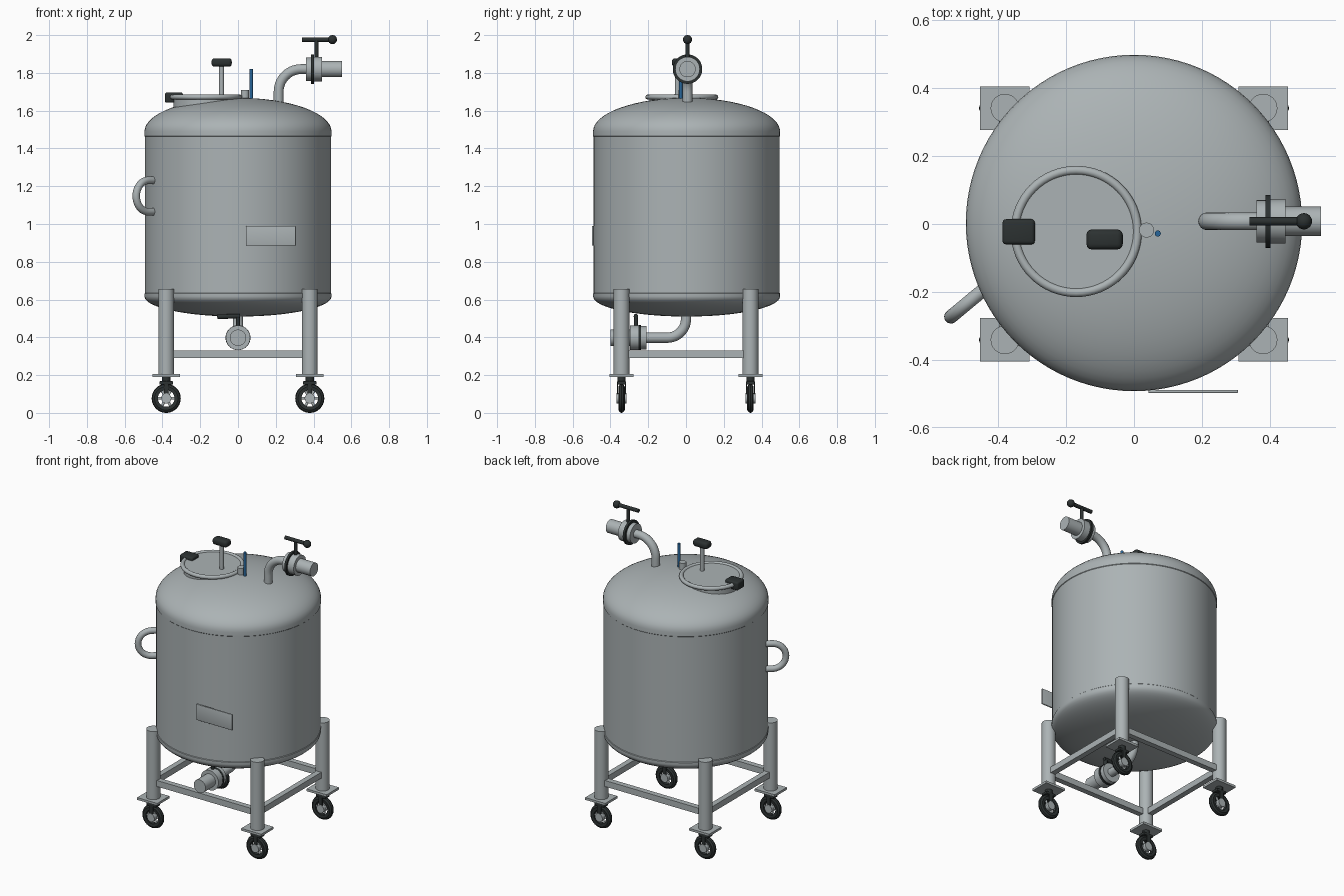
import bpy, math
from mathutils import Vector, Matrix

if "Cube" in bpy.data.objects:
    bpy.data.objects.remove(bpy.data.objects["Cube"])


def material(name, color):
    m = bpy.data.materials.new(name)
    m.diffuse_color = (*color, 1)
    m.use_nodes = True
    m.node_tree.nodes["Principled BSDF"].inputs["Base Color"].default_value = m.diffuse_color
    return m


STEEL = material("brushed steel", (0.41, 0.45, 0.46))
DARK = material("dark rubber", (0.025, 0.031, 0.031))
BLUE = material("blue plastic", (0.02, 0.13, 0.32))


def finish(obj, name, mat, angle=35):
    obj.name = name
    obj.data.materials.clear()
    obj.data.materials.append(mat)
    bpy.ops.object.select_all(action='DESELECT')
    obj.select_set(True)
    bpy.context.view_layer.objects.active = obj
    bpy.ops.object.shade_smooth_by_angle(angle=math.radians(angle))
    return obj


def rod(name, a, b, r, mat=STEEL, sides=32):
    """Cylinder between two points."""
    a, b = Vector(a), Vector(b)
    bpy.ops.mesh.primitive_cylinder_add(vertices=sides, radius=r, depth=(b - a).length,
                                        location=(a + b) / 2,
                                        rotation=(b - a).to_track_quat('Z', 'Y').to_euler())
    return finish(bpy.context.object, name, mat)


def box(name, lo, hi, mat=STEEL, bevel=0.0):
    """Box between two corners, optionally rounded."""
    lo, hi = Vector(lo), Vector(hi)
    bpy.ops.mesh.primitive_cube_add(size=1, location=(lo + hi) / 2)
    obj = bpy.context.object
    obj.scale = hi - lo
    bpy.ops.object.transform_apply(location=False, rotation=False, scale=True)
    if bevel:
        mod = obj.modifiers.new("round", 'BEVEL')
        mod.width, mod.segments = bevel, 3
        bpy.ops.object.modifier_apply(modifier=mod.name)
    return finish(obj, name, mat)


def ball(name, loc, r, mat):
    bpy.ops.mesh.primitive_uv_sphere_add(segments=24, ring_count=12, radius=r, location=loc)
    return finish(bpy.context.object, name, mat)


def lathe(name, profile, mat, matrix=Matrix(), steps=48, closed=False):
    """Revolve (radius, height) points about local z."""
    verts, faces, n = [], [], len(profile)
    for i in range(steps):
        t = 2 * math.pi * i / steps
        verts += [matrix @ Vector((r * math.cos(t), r * math.sin(t), z)) for r, z in profile]
    for i in range(steps):
        j = (i + 1) % steps
        for k in range(n if closed else n - 1):
            l = (k + 1) % n
            faces.append((i * n + k, j * n + k, j * n + l, i * n + l))
    if not closed:
        faces.append([i * n for i in reversed(range(steps))])
        faces.append([i * n + n - 1 for i in range(steps)])
    mesh = bpy.data.meshes.new(name)
    mesh.from_pydata(verts, [], faces)
    obj = bpy.data.objects.new(name, mesh)
    bpy.context.collection.objects.link(obj)
    return finish(obj, name, mat)


def tube(name, points, r, mat=STEEL):
    """Round pipe swept along a path."""
    cu = bpy.data.curves.new(name, 'CURVE')
    cu.dimensions = '3D'
    cu.bevel_depth, cu.bevel_resolution, cu.use_fill_caps = r, 6, True
    sp = cu.splines.new('POLY')
    sp.points.add(len(points) - 1)
    for p, co in zip(sp.points, points):
        p.co = (*co, 1)
    obj = bpy.data.objects.new(name, cu)
    bpy.context.collection.objects.link(obj)
    bpy.ops.object.select_all(action='DESELECT')
    obj.select_set(True)
    bpy.context.view_layer.objects.active = obj
    bpy.ops.object.convert(target='MESH')
    return finish(bpy.context.object, name, mat, 50)


def arc(center, u, v, r, a0, a1, n=14):
    c, u, v = Vector(center), Vector(u), Vector(v)
    angles = [math.radians(a0 + (a1 - a0) * i / n) for i in range(n + 1)]
    return [c + r * (math.cos(a) * u + math.sin(a) * v) for a in angles]


# Tank: elliptical heads and a cylindrical shell with fine seams
CY, R = 0.003, 0.495
quarter = [math.radians(90 * i / 16) for i in range(17)]
bottom = [(max(R * math.sin(a), 0.001), 0.617 - 0.107 * math.cos(a)) for a in quarter]
top = [(max(R * math.cos(a), 0.001), 1.49 + 0.178 * math.sin(a)) for a in quarter]
shell = [(R, 0.632), (R - 0.003, 0.635), (R - 0.003, 1.462), (R, 1.465)]
lathe("tank", bottom + shell + top, STEEL, Matrix.Translation((0, CY, 0)), 96)

# Legs, foot plates and castors
LX, LY = 0.38, 0.341
for sx in (-1, 1):
    for sy in (-1, 1):
        x, y = sx * LX, sy * LY
        rod("leg", (x, y, 0.2), (x, y, 0.655), 0.042)
        box("foot_plate", (x - 0.073, y - 0.064, 0.19), (x + 0.073, y + 0.064, 0.205))
        rod("castor_stem", (x, y, 0.155), (x, y, 0.19), 0.022, DARK)
        box("castor_fork_top", (x - 0.036, y - 0.024, 0.15), (x + 0.036, y + 0.024, 0.168), DARK, 0.004)
        for s in (-1, 1):
            box("castor_fork_arm", (x - 0.013, y + s * 0.021 - 0.003, 0.075),
                (x + 0.013, y + s * 0.021 + 0.003, 0.16), DARK)
        spin = Matrix.Translation((x, y, 0.077)) @ Matrix.Rotation(math.pi / 2, 4, 'X')
        lathe("castor_tyre", [(0.044, -0.015), (0.062, -0.017), (0.073, -0.010), (0.077, 0),
                              (0.073, 0.010), (0.062, 0.017), (0.044, 0.015)],
              DARK, spin, 40, True)
        rod("castor_hub", (x, y - 0.027, 0.077), (x, y + 0.027, 0.077), 0.027)
        for k in range(3):
            d = Vector((math.cos(k * math.pi / 3), 0, math.sin(k * math.pi / 3))) * 0.047
            c = Vector((x, y, 0.077))
            rod("castor_spoke", c - d, c + d, 0.007, STEEL, 12)

# Frame rails between the legs
for s in (-1, 1):
    box("cross_rail", (-LX, s * LY - 0.018, 0.29), (LX, s * LY + 0.018, 0.33))
    box("side_rail", (s * LX - 0.018, -LY, 0.29), (s * LX + 0.018, LY, 0.33))


def valve(prefix, origin, axis, lever_dir, stem_h, tail, reach, knob):
    """Clamped valve with dark disc, nozzle and lever."""
    o, a, d = Vector(origin), Vector(axis), Vector(lever_dir)
    up = Vector((0, 0, 1))
    disc_r = 0.078 if knob else 0.066
    rod(prefix + "_inner_flange", o, o + a * 0.027, 0.062, STEEL, 48)
    rod(prefix + "_disc", o + a * 0.027, o + a * 0.042, disc_r, DARK, 48)
    rod(prefix + "_outer_flange", o + a * 0.042, o + a * 0.086, 0.065, STEEL, 48)
    rod(prefix + "_nozzle", o + a * 0.08, o + a * 0.19, 0.043, STEEL, 48)
    s = o + a * 0.055
    h = s + up * stem_h
    rod(prefix + "_stem", s + up * 0.05, h, 0.011, DARK, 16)
    rod(prefix + "_lever", h - d * tail, h + d * reach, 0.012, DARK, 16)
    if knob:
        ball(prefix + "_lever_knob", h + d * reach, 0.024, DARK)


# Top inlet pipe and valve
PY = 0.008
tube("inlet_pipe", [(0.215, PY, 1.58)] + arc((0.335, PY, 1.70), (1, 0, 0), (0, 0, 1), 0.12, 180, 90)
     + [(0.37, PY, 1.82)], 0.026)
valve("inlet", (0.36, PY, 1.82), (1, 0, 0), (1, 0, 0), 0.156, 0.075, 0.085, True)

# Bottom outlet pipe and valve
tube("outlet_pipe", [(0, 0, 0.55)] + arc((0, -0.1, 0.498), (0, 1, 0), (0, 0, 1), 0.1, 0, -90)
     + [(0, -0.22, 0.398)], 0.027)
valve("outlet", (0, -0.21, 0.398), (0, -1, 0), (-1, 0, -0.03), 0.114, 0.01, 0.11, False)

# Manhole: neck, lid, rolled rim, clamp and handle
MX, MY = -0.17, -0.022
rod("manhole_neck", (MX, MY, 1.57), (MX, MY, 1.665), 0.172, STEEL, 64)
rod("manhole_lid", (MX, MY, 1.66), (MX, MY, 1.677), 0.18, STEEL, 64)
bpy.ops.mesh.primitive_torus_add(location=(MX, MY, 1.672), major_radius=0.18, minor_radius=0.013,
                                 major_segments=64, minor_segments=14)
finish(bpy.context.object, "manhole_rim", STEEL)
box("manhole_clamp", (-0.387, -0.06, 1.642), (-0.292, 0.014, 1.696), DARK, 0.01)
rod("lid_handle_stem", (-0.087, -0.045, 1.67), (-0.087, -0.045, 1.84), 0.013)
box("lid_handle_grip", (-0.14, -0.075, 1.833), (-0.033, -0.016, 1.877), DARK, 0.016)

# Small port and blue probe
rod("port", (0.037, -0.018, 1.65), (0.037, -0.018, 1.71), 0.022)
rod("probe", (0.07, -0.028, 1.65), (0.07, -0.028, 1.82), 0.009, BLUE, 16)

# Side handle in a vertical plane, pointing outward
out = Vector((-0.77, -0.64, 0)).normalized()
base = Vector((-0.36, -0.125, 1.148))
tip = Vector((-0.475, -0.22, 1.148))
up = Vector((0, 0, 0.083))
bend = arc(tip, out, (0, 0, 1), 0.083, 90, -90, 20)
tube("side_handle", [base + up] + bend + [base - up], 0.02)

# Flat nameplate on the front
box("nameplate", (0.042, -0.4975, 0.885), (0.306, -0.488, 0.99), STEEL, 0.003)
